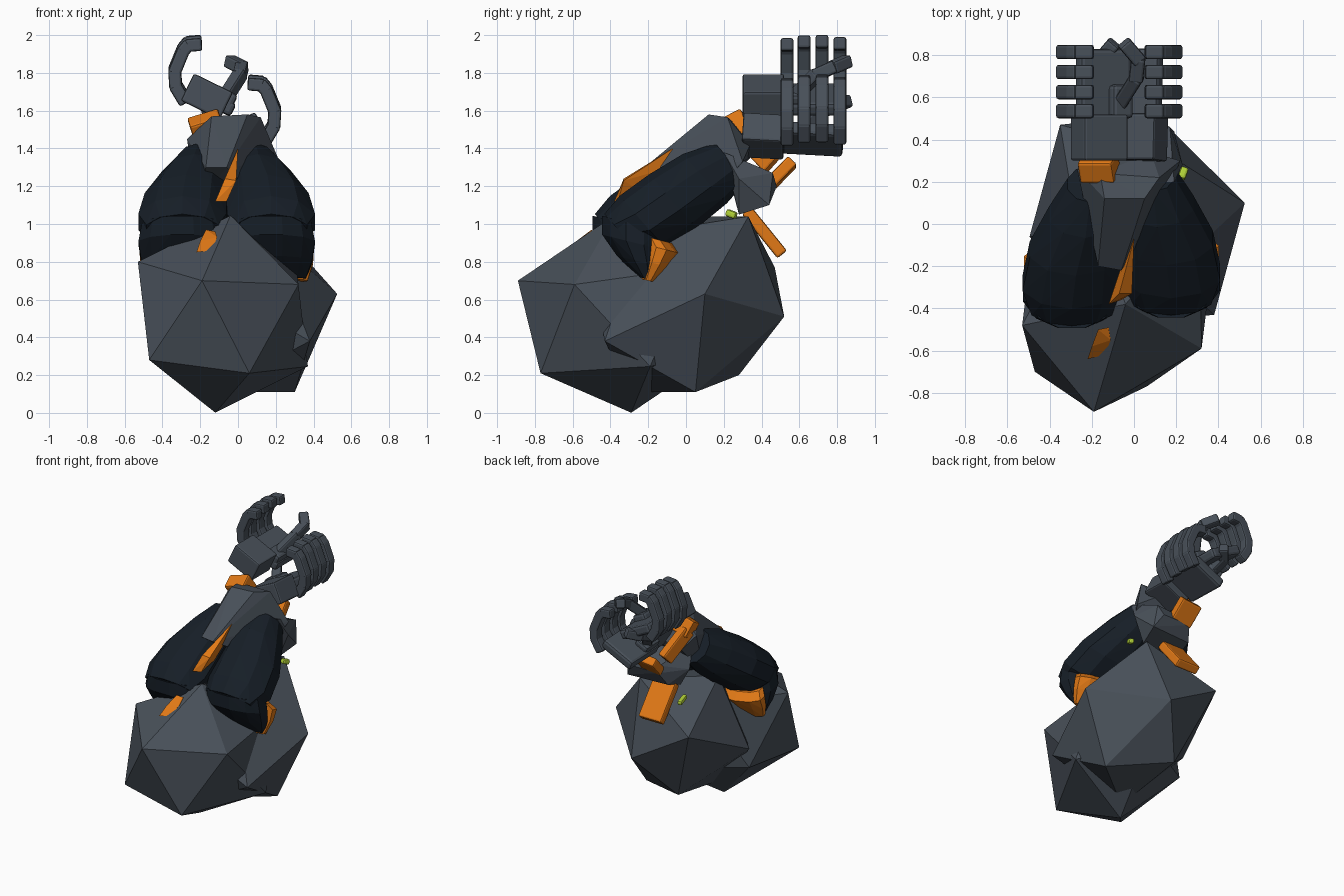
import bpy, bmesh, math
from mathutils import Vector as V, Matrix, Euler


def material(name, rgb):
    m = bpy.data.materials.new(name)
    m.diffuse_color = (*rgb, 1)
    return m


SLATE = material("slate", (0.065, 0.08, 0.1))
DARK = material("dark", (0.008, 0.013, 0.02))
ORANGE = material("orange", (0.75, 0.19, 0.008))
GREEN = material("green", (0.45, 0.65, 0.04))
MID = -0.06  # mirror plane of the paired parts


def finish(name, bm, mat):
    bmesh.ops.recalc_face_normals(bm, faces=bm.faces)
    me = bpy.data.meshes.new(name)
    bm.to_mesh(me)
    bm.free()
    me.materials.append(mat)
    ob = bpy.data.objects.new(name, me)
    bpy.context.collection.objects.link(ob)
    return ob


def hull(name, points, mat):
    bm = bmesh.new()
    for p in points:
        bm.verts.new(p)
    r = bmesh.ops.convex_hull(bm, input=bm.verts)
    junk = set(r["geom_interior"]) | set(r["geom_unused"])
    bmesh.ops.delete(bm, geom=[g for g in junk if isinstance(g, bmesh.types.BMVert)], context='VERTS')
    bmesh.ops.dissolve_limit(bm, angle_limit=0.02, verts=bm.verts, edges=bm.edges)
    return finish(name, bm, mat)


def box(name, centre, size, rot, mat, bevel=0.012):
    bm = bmesh.new()
    bmesh.ops.create_cube(bm, size=1, matrix=Matrix.LocRotScale(V(centre), rot, V(size)))
    ob = finish(name, bm, mat)
    mod = ob.modifiers.new("bevel", 'BEVEL')
    mod.width, mod.segments = bevel, 2
    return ob


def bar(name, a, b, w, mat):
    a, b = V(a), V(b)
    d = b - a
    return box(name, (a + b) / 2, (w, w, d.length + w * 0.4), d.to_track_quat('Z', 'Y'), mat)


def boulder(name, centre, half):
    # twenty-sided rock: six corners and their opposites
    c = V(centre)
    pts = [V(p) for p in half]
    hull(name, pts + [2 * c - p for p in pts], SLATE)


boulder("front_rock", (-0.08, -0.335, 0.523),
        [(-0.19, -0.89, 0.70), (-0.53, -0.48, 0.80), (-0.04, -0.38, 1.045),
         (0.32, -0.59, 0.68), (0.06, -0.77, 0.21), (-0.47, -0.70, 0.28)])
boulder("back_rock", (0.015, 0.02, 0.575),
        [(0.525, 0.1, 0.63), (0.30, 0.05, 0.11), (0.38, -0.43, 0.38),
         (0.16, 0.33, 1.04), (0.10, 0.52, 0.51), (0.16, -0.24, 0.95)])


# dark padded lobes, knee shells and their orange liners
def ring(cx, cy, cz, rx, rt, n=10):
    return [V((cx + rx * math.cos(t), cy - 0.66 * rt * math.sin(t), cz + 0.75 * rt * math.sin(t)))
            for t in (math.tau * (i + 0.5) / n for i in range(n))]


def shell(name, cx, levels, mat):
    # stacked rings of (y, z, width radius, depth radius)
    hull(name, [V((cx + rx * math.cos(t), y + ry * math.sin(t), z - 0.25 * ry * math.sin(t)))
                for y, z, rx, ry in levels
                for t in (math.tau * (i + 0.5) / 12 for i in range(12))], mat)


LOBE = [(0.15, 0.24, 1.33, 0.11, 0.13), (0.17, 0.1, 1.24, 0.18, 0.175), (0.215, -0.07, 1.12, 0.23, 0.19),
        (0.235, -0.23, 1.01, 0.245, 0.185), (0.235, -0.36, 0.97, 0.2, 0.11)]
for side, s, dy in (("right", 1, 0.0), ("left", -1, -0.05)):
    cx = MID + s * 0.235
    pts = [p for x, y, z, rx, rt in LOBE for p in ring(MID + s * x, y + dy, z, rx, rt)]
    hull(side + "_upper_lobe", pts, DARK)
    shell(side + "_knee_shell", cx, [(-0.27 + dy, 1.0, 0.22, 0.18), (-0.27 + dy, 0.9, 0.24, 0.18),
                                     (-0.24 + dy, 0.8, 0.225, 0.13), (-0.21 + dy, 0.71, 0.19, 0.05)], DARK)
    shell(side + "_knee_liner", cx, [(-0.16 + dy, 0.92, 0.2, 0.09), (-0.13 + dy, 0.87, 0.235, 0.105),
                                     (-0.16 + dy, 0.79, 0.23, 0.08), (-0.2 + dy, 0.7, 0.2, 0.045)], ORANGE)

# grey faceted body between the lobes and the wrists
hull("upper_body", [(-0.17, -0.2, 1.3), (-0.06, -0.22, 1.3), (-0.14, 0.12, 1.57), (0.05, 0.12, 1.58),
                    (-0.27, 0.26, 1.45), (-0.16, 0.24, 1.55), (0.12, 0.22, 1.565), (0.22, 0.3, 1.33),
                    (0.08, 0.34, 1.42), (-0.2, 0.34, 1.35), (-0.22, 0.1, 1.1), (0.14, 0.1, 1.1)], SLATE)
hull("lower_body", [(0.19, 0.2, 1.38), (-0.2, 0.2, 1.36), (0.17, 0.46, 1.27), (-0.1, 0.46, 1.25),
                    (0.13, 0.48, 1.2), (-0.1, 0.48, 1.2), (0.19, 0.44, 1.1), (-0.14, 0.42, 1.1),
                    (0.15, 0.28, 1.05), (-0.15, 0.28, 1.05), (0.23, 0.28, 1.24), (-0.24, 0.3, 1.2)], SLATE)

# orange trims
hull("ridge_strip", [(-0.12, -0.38, 1.12), (-0.06, -0.36, 1.12), (-0.01, -0.33, 1.23), (0.0, -0.07, 1.4),
                     (-0.07, -0.33, 1.24), (-0.02, -0.08, 1.3), (-0.06, -0.2, 1.15)], ORANGE)
hull("rock_shard", [(-0.22, -0.64, 0.85), (-0.14, -0.62, 0.86), (-0.11, -0.55, 0.93), (-0.12, -0.49, 0.96),
                    (-0.17, -0.5, 0.97), (-0.2, -0.58, 0.91), (-0.15, -0.5, 0.86)], ORANGE)
box("back_plate", (-0.06, 0.415, 0.955), (0.19, 0.3, 0.065), Euler((math.radians(-51), 0, 0)), ORANGE)
box("upper_wrist_band", (-0.165, 0.27, 1.51), (0.17, 0.11, 0.13), Euler((0.5, -0.3, 0)), ORANGE)
box("side_wrist_band", (-0.175, 0.37, 1.4), (0.07, 0.1, 0.26), Euler((0.8, 0, -0.4)), ORANGE)
box("lower_wrist_band", (-0.04, 0.505, 1.27), (0.17, 0.17, 0.065), Euler((0.8, -0.1, 0)), ORANGE)

# small green pegs
bar("right_peg", (0.225, 0.22, 1.06), (0.24, 0.26, 1.045), 0.038, GREEN)
bar("left_peg", (-0.2, 0.3, 0.98), (-0.22, 0.39, 0.97), 0.035, GREEN)

# two cupped hands, the second a lowered mirror of the first
FINGER = [(-0.285, 1.655), (-0.33, 1.73), (-0.335, 1.81), (-0.29, 1.92), (-0.265, 1.95), (-0.205, 1.955)]
THUMB = [(-0.06, 0.58, 1.68), (0.01, 0.69, 1.79), (0.02, 0.78, 1.83), (-0.04, 0.85, 1.86)]
for hand, s, dz in (("upper", 1, 0.0), ("lower", -1, -0.21)):
    def at(x, y, z):
        return V((x if s > 0 else -0.14 - x, y, z + dz))
    tilt = Euler((-0.06 if s < 0 else 0, s * math.radians(26), 0))
    box(hand + "_cuff", at(-0.165, 0.41, 1.675), (0.23, 0.22, 0.16), tilt, SLATE)
    box(hand + "_palm", at(-0.145, 0.665, 1.66), (0.27, 0.33, 0.075), tilt, SLATE, 0.02)
    box(hand + "_thumb_base", at(-0.07, 0.58, 1.66), (0.11, 0.16, 0.1), tilt, SLATE, 0.02)
    for i, y in enumerate((0.535, 0.625, 0.72, 0.815)):
        lift = (-0.005, 0.01, 0.012, 0)[i]
        pts = [at(x, y, z + lift) for x, z in FINGER]
        for j in range(5):
            bar(f"{hand}_finger_{i + 1}_joint_{j + 1}", pts[j], pts[j + 1], 0.068, SLATE)
    for j in range(3):
        bar(f"{hand}_thumb_joint_{j + 1}", at(*THUMB[j]), at(*THUMB[j + 1]), 0.068, SLATE)
